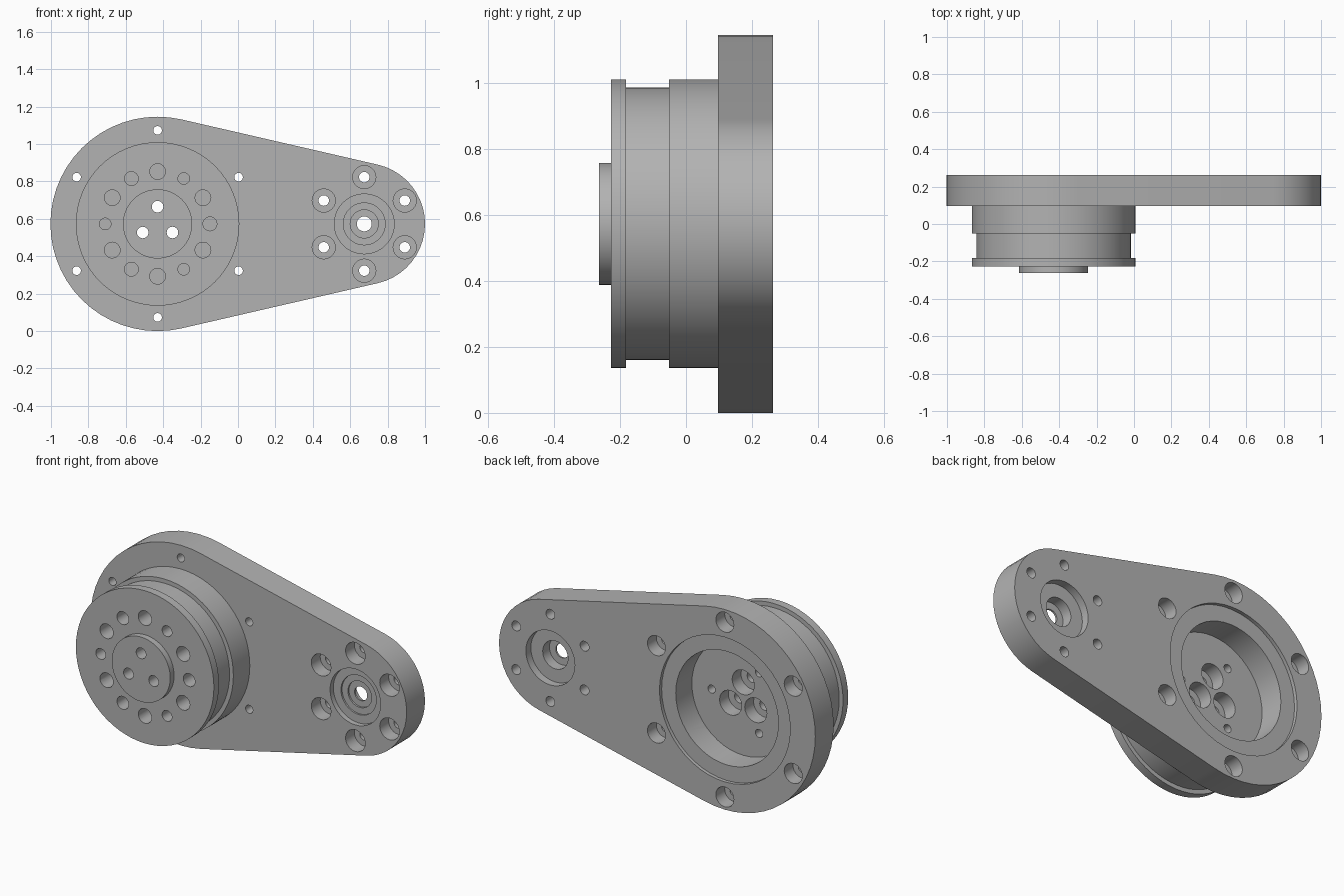
import bpy, bmesh, math
from math import sin, cos, pi, radians

cube = bpy.data.objects.get("Cube")
if cube:
    bpy.data.objects.remove(cube)

# Main dimensions
BIG = (-0.43, 0.573)      # big end centre (x, z)
SMALL = (0.675, 0.573)    # small end centre
BIG_R, SMALL_R = 0.573, 0.325
HUB_FRONT, LIP, PLATE, BACK = -0.263, -0.228, 0.097, 0.263
OVER = 0.02               # how far cutters stick out

grey = bpy.data.materials.new("machined_grey")
grey.use_nodes = True
color = (0.45, 0.45, 0.45, 1)
grey.diffuse_color = color
grey.node_tree.nodes["Principled BSDF"].inputs["Base Color"].default_value = color


def lathe(bm, centre, profile, seg=32):
    """Closed solid turned about a y axis from (radius, y) points."""
    rings = []
    for r, y in profile:
        rings.append([bm.verts.new((centre[0] + r * cos(2 * pi * i / seg), y,
                                    centre[1] + r * sin(2 * pi * i / seg)))
                      for i in range(seg)])
    for a, b in zip(rings, rings[1:]):
        for i in range(seg):
            j = (i + 1) % seg
            bm.faces.new((a[i], a[j], b[j], b[i]))
    bm.faces.new(rings[0])
    bm.faces.new(rings[-1])


def steps(*cuts):
    """Stepped profile from (radius, start, end) sections."""
    return [(r, y) for r, start, end in cuts for y in (start, end)]


def around(centre, radius, first, count):
    """Points evenly spread on a bolt circle."""
    for i in range(count):
        a = radians(first + 360 * i / count)
        yield centre[0] + radius * cos(a), centre[1] + radius * sin(a)


def finish(bm, name):
    bmesh.ops.recalc_face_normals(bm, faces=bm.faces)
    mesh = bpy.data.meshes.new(name)
    bm.to_mesh(mesh)
    bm.free()
    mesh.materials.append(grey)
    obj = bpy.data.objects.new(name, mesh)
    bpy.context.collection.objects.link(obj)
    return obj


def cut(obj, cutter):
    """Subtract the cutter, then smooth the round walls."""
    bpy.ops.object.select_all(action="DESELECT")
    bpy.context.view_layer.objects.active = obj
    obj.select_set(True)
    mod = obj.modifiers.new("holes", "BOOLEAN")
    mod.object = cutter
    mod.solver = "EXACT"
    bpy.ops.object.modifier_apply(modifier=mod.name)
    bpy.data.objects.remove(cutter)
    bpy.ops.object.shade_smooth_by_angle(angle=radians(30))


# Arm plate: two arcs joined by tangent lines
bm = bmesh.new()
lean = pi / 2 - math.asin((BIG_R - SMALL_R) / (SMALL[0] - BIG[0]))
outline = []
for centre, r, start, end, n in ((SMALL, SMALL_R, -lean, lean, 20),
                                 (BIG, BIG_R, lean, 2 * pi - lean, 32)):
    for i in range(n + 1):
        a = start + (end - start) * i / n
        outline.append(bm.verts.new((centre[0] + r * cos(a), PLATE,
                                     centre[1] + r * sin(a))))
face = bm.faces.new(outline)
side = bmesh.ops.extrude_face_region(bm, geom=[face])["geom"]
bmesh.ops.translate(bm, vec=(0, BACK - PLATE, 0),
                    verts=[v for v in side if isinstance(v, bmesh.types.BMVert)])
plate = finish(bm, "arm_plate")

# Plate cuts: motor pocket, bearing seat and both bolt circles
bm = bmesh.new()
lathe(bm, BIG, steps((0.325, PLATE - OVER, BACK - 0.02),
                     (0.414, BACK - 0.02, BACK + OVER)), 48)
lathe(bm, SMALL, steps((0.16, PLATE - OVER, PLATE + 0.03),
                       (0.112, PLATE + 0.03, PLATE + 0.04),
                       (0.075, PLATE + 0.04, PLATE + 0.05),
                       (0.04, PLATE + 0.05, PLATE + 0.06),
                       (0.08, PLATE + 0.06, BACK - 0.045),
                       (0.155, BACK - 0.045, BACK + OVER)), 40)
for p in around(BIG, 0.5, 30, 6):
    lathe(bm, p, steps((0.023, PLATE - OVER, BACK - 0.08),
                       (0.057, BACK - 0.08, BACK + OVER)), 24)
for p in around(SMALL, 0.25, 30, 6):
    lathe(bm, p, steps((0.062, PLATE - OVER, PLATE + 0.08),
                       (0.028, PLATE + 0.08, BACK + OVER)), 24)
cut(plate, finish(bm, "plate_cutter"))

# Hub: boss, lip, groove and rear drum
bm = bmesh.new()
lathe(bm, BIG, steps((0.185, HUB_FRONT, LIP), (0.437, LIP, -0.182),
                     (0.413, -0.182, -0.052), (0.437, -0.052, PLATE)), 64)
hub = finish(bm, "hub")

# Hub cuts: counterbored through bolts, blind ring holes, rear dowel holes
bm = bmesh.new()
for p in around(BIG, 0.092, 90, 3):
    lathe(bm, p, steps((0.031, HUB_FRONT - OVER, PLATE - 0.08),
                       (0.07, PLATE - 0.08, PLATE + OVER)), 24)
for first, count, r in ((30, 6, 0.042), (0, 3, 0.037), (60, 3, 0.031)):
    for p in around(BIG, 0.28, first, count):
        lathe(bm, p, steps((r, LIP - OVER, LIP + 0.1)), 24)
for p in around(BIG, 0.2, 0, 3):
    lathe(bm, p, steps((0.023, PLATE - 0.08, PLATE + OVER)), 20)
cut(hub, finish(bm, "hub_cutter"))
